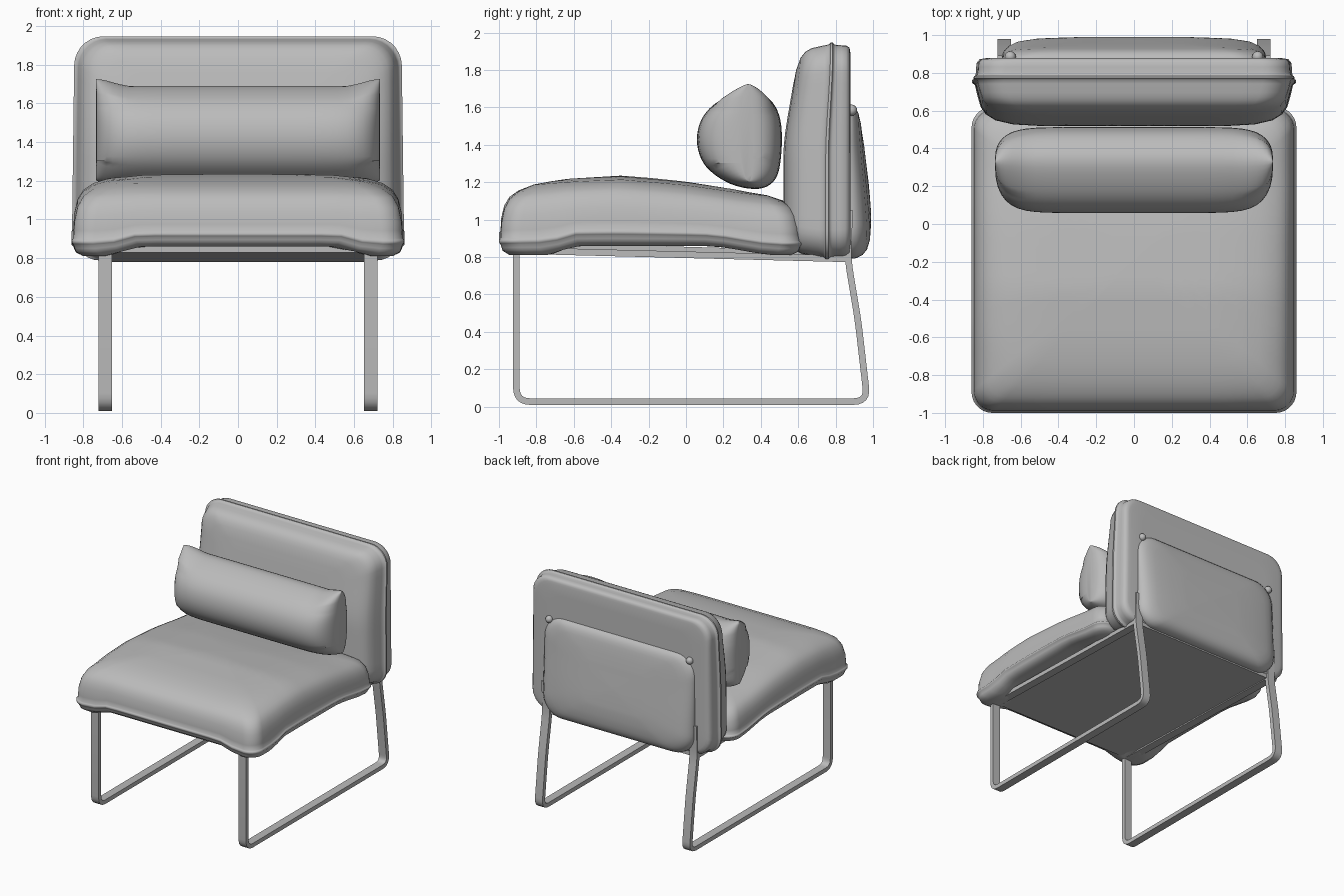
import bpy, bmesh, math
from mathutils import Vector

if "Cube" in bpy.data.objects:
    bpy.data.objects.remove(bpy.data.objects["Cube"], do_unlink=True)

grey = bpy.data.materials.new("soft grey")
grey.use_nodes = True
GREY = (0.5, 0.5, 0.5, 1)
grey.diffuse_color = GREY
grey.node_tree.nodes["Principled BSDF"].inputs["Base Color"].default_value = GREY


def finish(name, bm, angle=50):
    bmesh.ops.recalc_face_normals(bm, faces=bm.faces)
    mesh = bpy.data.meshes.new(name)
    bm.to_mesh(mesh)
    bm.free()
    mesh.materials.append(grey)
    ob = bpy.data.objects.new(name, mesh)
    bpy.context.collection.objects.link(ob)
    bpy.ops.object.select_all(action="DESELECT")
    ob.select_set(True)
    bpy.context.view_layer.objects.active = ob
    bpy.ops.object.shade_smooth_by_angle(angle=math.radians(angle))
    return ob


def interp(points, t):
    for (a, p), (b, q) in zip(points, points[1:]):
        if t <= b:
            return p + (q - p) * max(0, (t - a) / (b - a))
    return points[-1][1]


def smooth(a, b, t):
    t = min(1, max(0, (t - a) / (b - a)))
    return t * t * (3 - 2 * t)


def rounded_rect(a, b, r, arc=7, straight=14):
    corners = []
    for k, (sx, sy) in enumerate([(1, 1), (-1, 1), (-1, -1), (1, -1)]):
        for i in range(arc + 1):
            w = (k + i / arc) * math.pi / 2
            corners.append(Vector((sx * (a - r) + r * math.cos(w), sy * (b - r) + r * math.sin(w))))
    ring = []
    for i, p in enumerate(corners):
        q = corners[(i + 1) % len(corners)]
        steps = straight if i % (arc + 1) == arc else 1
        ring += [p.lerp(q, j / steps) for j in range(steps)]
    return ring


def loft(name, rings, angle=50):
    bm = bmesh.new()
    rows = [[bm.verts.new(p) for p in ring] for ring in rings]
    n = len(rows[0])
    for lo, hi in zip(rows, rows[1:]):
        for i in range(n):
            bm.faces.new((lo[i], lo[(i + 1) % n], hi[(i + 1) % n], hi[i]))
    bm.faces.new(rows[0])
    bm.faces.new(rows[-1])
    return finish(name, bm, angle)


def cushion(name, a, b, r, profile, place):
    """Stack scaled outlines; place(u, v, h) puts each point in the model."""
    outline = rounded_rect(a, b, r)
    dense = []
    for (s, h), (s2, h2) in zip(profile, profile[1:]):
        n = 6 if abs(s - s2) > 0.3 else 2
        dense += [(s + (s2 - s) * i / n, h + (h2 - h) * i / n) for i in range(n)]
    dense.append(profile[-1])
    return loft(name, [[place(p.x * s, p.y * s, h) for p in outline] for s, h in dense])


# Seat cushion: domed top, seam round the side, fuller lower corners
SEAT_TOP = [(-1, 1.19), (-.7, 1.22), (-.35, 1.237), (0, 1.205), (.3, 1.16), (.62, 1.13)]


def place_seat(u, v, h):
    y = v - .19
    ends = 1 - smooth(-.75, -.58, y) + smooth(.1, .5, y)
    low = .86 - .05 * ends * smooth(.5, .7, abs(u))
    crown = interp(SEAT_TOP, y)
    return (u, y, low + (crown - low) * h)


cushion("seat_cushion", .86, .81, .11,
        [(.02, 0), (.8, 0), (.93, 0), (.975, .06), (.99, .15), (1, .18), (1, .21), (.99, .24),
         (.985, .45), (.965, .65), (.93, .78), (.87, .87), (.77, .94), (.55, .985), (.02, 1)], place_seat)


# Backrest with a raised seam
def place_back(u, v, h):
    front = .52 + .07 * smooth(-.05, .55, v)
    return (u * (1 - .015 * v), .88 + (front - .88) * h, v + 1.367)


cushion("backrest", .85, .578, .15,
        [(.02, 0), (.9, 0), (.955, .02), (.975, .08), (.98, .25), (.985, .3), (1.003, .33), (1.003, .37),
         (.985, .4), (.97, .55), (.95, .72), (.92, .83), (.86, .92), (.75, .98), (.6, 1), (.02, 1)], place_back)


# Rear pad, fuller toward the bottom
def place_pad(u, v, h):
    depth = 1 - .06 * smooth(-.35, .45, v)
    return (u, .84 + (depth - .84) * h, v + 1.205)


cushion("rear_pad", .7, .415, .17,
        [(.02, 0), (.98, 0), (1, .25), (.99, .45), (.95, .65), (.88, .8), (.75, .9), (.45, .98), (.02, 1)],
        place_pad)

# Lumbar pillow: rounded section swept across, pinched to upright end seams
SECTION = [(.06, 1.4), (.08, 1.53), (.17, 1.63), (.33, 1.69), (.45, 1.64), (.505, 1.53),
           (.51, 1.36), (.48, 1.22), (.39, 1.165), (.24, 1.19), (.11, 1.28)]


def closed_spline(pts, steps=5):
    out, n = [], len(pts)
    for i in range(n):
        a, b, c, d = (Vector(pts[(i + k) % n]) for k in (-1, 0, 1, 2))
        for j in range(steps):
            t = j / steps
            out.append(.5 * (2 * b + (c - a) * t + (2 * a - 5 * b + 4 * c - d) * t * t
                             + (3 * b - a - 3 * c + d) * t ** 3))
    return out


section = closed_spline(SECTION)
rings = []
for i in range(33):
    x = .735 * math.sin(math.pi * (i / 32 - .5))
    e = abs(x) / .735
    thick = .16 + .84 * math.sqrt(max(0, 1 - e ** 9))
    rise = .035 * smooth(.75, 1, e)
    rings.append([(x, .33 + (p.x - .33) * thick,
                   p.y + (rise if p.y > 1.6 else 0) + (.04 * e ** 12 if p.y < 1.3 else 0))
                  for p in section])
loft("lumbar_pillow", rings)


# Flat-bar sled frames
def bar(name, x, pts, closed, radius=.075, width=.07, thick=.035):
    path, n = [], len(pts)
    pts = [Vector(p) for p in pts]
    for i, p in enumerate(pts):
        if not closed and i in (0, n - 1):
            path.append(p)
            continue
        a = p + (pts[i - 1] - p).normalized() * radius
        b = p + (pts[(i + 1) % n] - p).normalized() * radius
        path += [a.lerp(p, t / 6).lerp(p.lerp(b, t / 6), t / 6) for t in range(7)]
    bm = bmesh.new()
    rows, m = [], len(path)
    for i, p in enumerate(path):
        before = path[i - 1] if closed or i else p
        after = path[(i + 1) % m] if closed or i < m - 1 else p
        d = (after - before).normalized()
        side = Vector((-d.y, d.x)) * thick / 2
        rows.append([bm.verts.new((x + sx * width / 2, p.x + s * side.x, p.y + s * side.y))
                     for sx, s in [(-1, -1), (1, -1), (1, 1), (-1, 1)]])
    for i in range(m if closed else m - 1):
        lo, hi = rows[i], rows[(i + 1) % m]
        for k in range(4):
            bm.faces.new((lo[k], lo[(k + 1) % 4], hi[(k + 1) % 4], hi[k]))
    if not closed:
        bm.faces.new(rows[0])
        bm.faces.new(rows[-1])
    return finish(name, bm, 35)


for side, sx in (("left", 1), ("right", -1)):
    bar(side + "_sled_leg", sx * .687,
        [(-.907, .86), (-.907, .027), (.97, .027), (.92, .46), (.865, .79), (.875, 1.05)], False)
    bar(side + "_seat_rail", sx * .687, [(-.91, .835), (.87, .79)], False)
    # Small pad fixing at each upper corner
    bm = bmesh.new()
    bmesh.ops.create_uvsphere(bm, u_segments=12, v_segments=8, radius=.03)
    bmesh.ops.translate(bm, verts=bm.verts, vec=(sx * .655, .885, 1.585))
    finish(side + "_pad_fixing", bm)

# Sloping underside panel
bm = bmesh.new()
bmesh.ops.create_cube(bm, size=1)
for v in bm.verts:
    y = -.9 if v.co.y < 0 else .87
    base = .83 if y < 0 else .78
    v.co = (v.co.x * 1.32, y, base + (.05 if v.co.z > 0 else 0))
finish("underside_panel", bm, 30)
